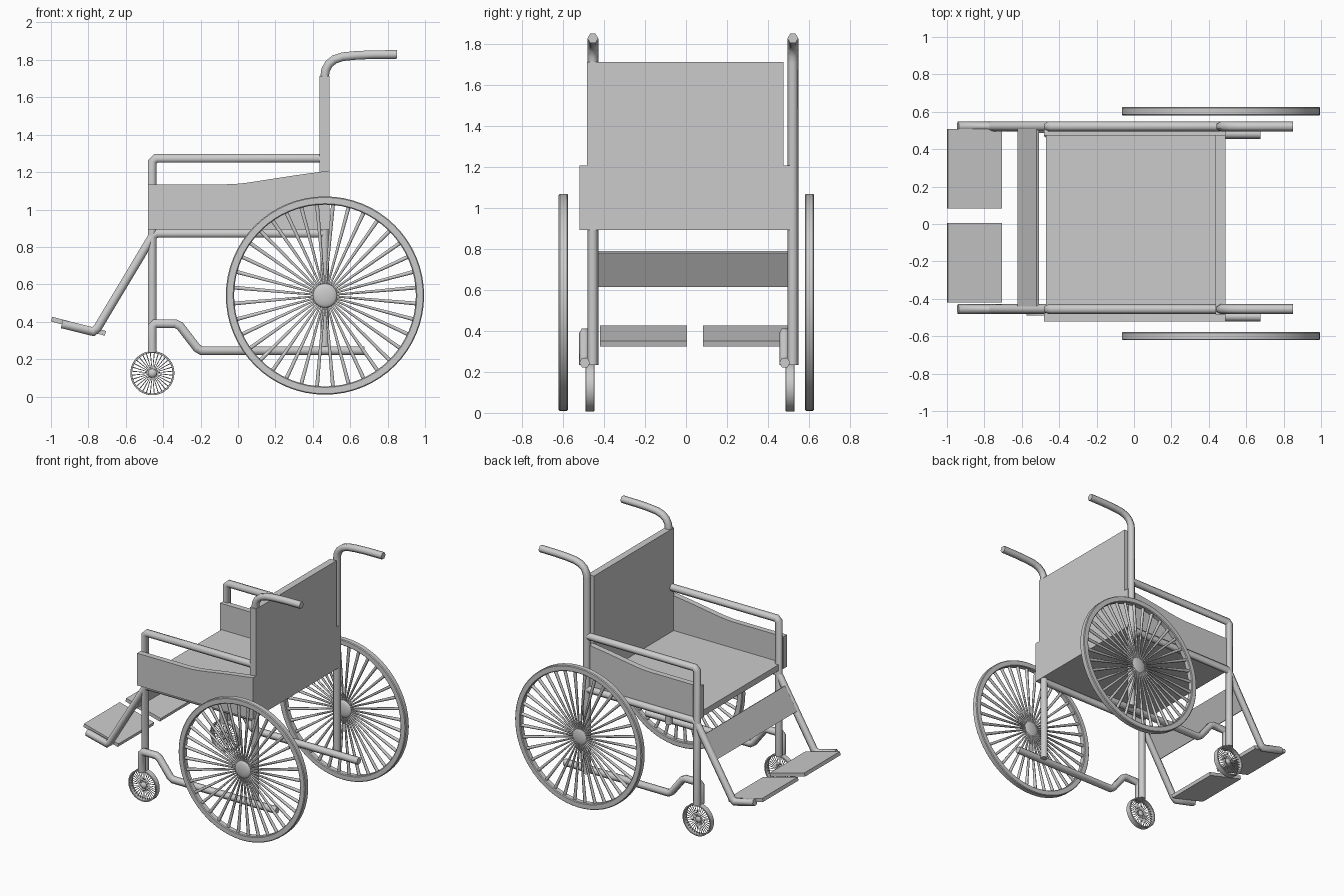
import bpy, bmesh
from math import sin, cos, pi, atan2
from mathutils import Vector, Matrix

if "Cube" in bpy.data.objects:
    bpy.data.objects.remove(bpy.data.objects["Cube"])

R = 0.0265                      # tube radius (hexagonal section)
LEFT, RIGHT = -0.455, 0.522     # y of the two side frames
SIDES = (("near", LEFT), ("far", RIGHT))


def finish(name, bm, smooth=None):
    bmesh.ops.recalc_face_normals(bm, faces=bm.faces)
    me = bpy.data.meshes.new(name)
    bm.to_mesh(me)
    bm.free()
    ob = bpy.data.objects.new(name, me)
    bpy.context.collection.objects.link(ob)
    if smooth:
        bpy.ops.object.select_all(action='DESELECT')
        ob.select_set(True)
        bpy.context.view_layer.objects.active = ob
        bpy.ops.object.shade_smooth_by_angle(angle=smooth)
    return ob


def tube(name, path, y, r=R, n=6):
    """Sweep an n-sided section along an x-z path with mitred corners."""
    bm = bmesh.new()
    pts = [Vector(p) for p in path]
    rings = []
    for i, p in enumerate(pts):
        d0 = (p - pts[i - 1]).normalized() if i else (pts[1] - p).normalized()
        d1 = (pts[i + 1] - p).normalized() if i < len(pts) - 1 else d0
        t = (d0 + d1).normalized()
        nrm = Vector((-t.y, t.x)) / max(t.dot(d0), 0.3)
        rings.append([bm.verts.new((p.x + nrm.x * r * sin(a), y + r * cos(a), p.y + nrm.y * r * sin(a)))
                      for a in (2 * pi * k / n for k in range(n))])
    for a, b in zip(rings, rings[1:]):
        for k in range(n):
            bm.faces.new((a[k], a[(k + 1) % n], b[(k + 1) % n], b[k]))
    bm.faces.new(rings[0])
    bm.faces.new(rings[-1])
    return finish(name, bm, 1.1)


def slab(name, profile, y0, y1):
    """Extrude an x-z outline from y0 to y1."""
    bm = bmesh.new()
    f = bm.faces.new([bm.verts.new((x, y0, z)) for x, z in profile])
    ext = bmesh.ops.extrude_face_region(bm, geom=[f])["geom"]
    bmesh.ops.translate(bm, vec=(0, y1 - y0, 0), verts=[v for v in ext if isinstance(v, bmesh.types.BMVert)])
    return finish(name, bm)


def bar(x0, z0, x1, z1, t):
    """Outline of a sloping strip of thickness t."""
    a = atan2(z1 - z0, x1 - x0)
    dx, dz = -sin(a) * t / 2, cos(a) * t / 2
    return [(x0 - dx, z0 - dz), (x1 - dx, z1 - dz), (x1 + dx, z1 + dz), (x0 + dx, z0 + dz)]


def wheel(name, x, y, z, r, rim, width, spokes, hub, r_in, r_out, seg=64):
    c = Vector((x, y, z))
    # rim: rectangular section with small bevels, spun round the axle
    bm = bmesh.new()
    h, b = width / 2, min(rim, width) * 0.12
    sec = [(r - rim, -h + b), (r - rim + b, -h), (r - b, -h), (r, -h + b),
           (r, h - b), (r - b, h), (r - rim + b, h), (r - rim, h - b)]
    rings = [[bm.verts.new(c + Vector((q * cos(a), w, q * sin(a)))) for q, w in sec]
             for a in (2 * pi * k / seg for k in range(seg))]
    for i in range(seg):
        p, q = rings[i], rings[(i + 1) % seg]
        for k in range(8):
            bm.faces.new((p[k], p[(k + 1) % 8], q[(k + 1) % 8], q[k]))
    finish(name + "_rim", bm, 0.6)
    # spokes
    bm = bmesh.new()
    reach = r - rim * 0.8
    for k in range(spokes):
        m = (Matrix.Translation(c) @ Matrix.Rotation(2 * pi * (k + 0.5) / spokes, 4, 'Y')
             @ Matrix.Translation((0, 0, reach / 2)))
        bmesh.ops.create_cone(bm, cap_ends=True, segments=6, radius1=r_in, radius2=r_out, depth=reach, matrix=m)
    finish(name + "_spokes", bm, 1.1)
    # domed hub cap on the -y side
    bm = bmesh.new()
    m = Matrix.Translation(c + Vector((0, -width * 0.1, 0))) @ Matrix.Diagonal((hub, width * 0.4, hub, 1))
    bmesh.ops.create_uvsphere(bm, u_segments=24, v_segments=12, radius=1,
                              matrix=m @ Matrix.Rotation(pi / 2, 4, 'X'))
    finish(name + "_hub", bm, 1.0)


# side frames: both sides are shifted copies of one another
for side, y in SIDES:
    tube(side + "_back_post_and_handle",
         [(0.463, 0.235), (0.463, 1.71), (0.468, 1.745), (0.485, 1.778), (0.515, 1.802),
          (0.56, 1.817), (0.63, 1.824), (0.72, 1.828), (0.85, 1.829)], y)
    tube(side + "_front_post_and_armrest",
         [(-0.458, 0.24), (-0.458, 1.255), (-0.44, 1.273), (0.46, 1.273)], y)
    tube(side + "_seat_rail_and_leg_rest",
         [(0.46, 0.872), (-0.435, 0.872), (-0.457, 0.858), (-0.752, 0.365), (-0.775, 0.347), (-0.942, 0.388)], y)
    tube(side + "_lower_rail",
         [(-0.458, 0.235), (-0.458, 0.375), (-0.442, 0.39), (-0.335, 0.39), (-0.31, 0.377),
          (-0.22, 0.26), (-0.195, 0.245), (0.675, 0.245)], y - 0.04)
    wheel(side + "_caster", -0.458, y - 0.014, 0.125, 0.118, 0.01, 0.042, 32, 0.024, 0.0015, 0.003, 40)

# drive wheels
for side, y in (("near", -0.599), ("far", 0.603)):
    wheel(side + "_drive_wheel", 0.465, y, 0.54, 0.53, 0.044, 0.045, 36, 0.065, 0.005, 0.012)

# seat, backrest and calf strap
slab("seat", [(-0.47, 0.892), (0.46, 0.892), (0.46, 0.937), (-0.47, 0.937)], -0.48, 0.485)
slab("backrest", [(0.437, 0.892), (0.489, 0.892), (0.489, 1.713), (0.437, 1.713)], -0.483, 0.477)
slab("calf_strap", bar(-0.615, 0.62, -0.515, 0.786, 0.016), -0.45, 0.51)

# side panels with a raised rear edge
panel = [(-0.48, 0.892), (0.489, 0.892), (0.489, 1.208), (0.3, 1.182), (0.1, 1.151),
         (0.04, 1.142), (-0.01, 1.137), (-0.06, 1.135), (-0.48, 1.135)]
slab("near_side_panel", panel, -0.52, -0.477)
slab("far_side_panel", panel, 0.472, 0.516)

# footplates
for side, y0, y1 in (("near", -0.42, 0.006), ("far", 0.083, 0.507)):
    slab(side + "_footplate", bar(-0.997, 0.414, -0.709, 0.338, 0.026), y0, y1)
